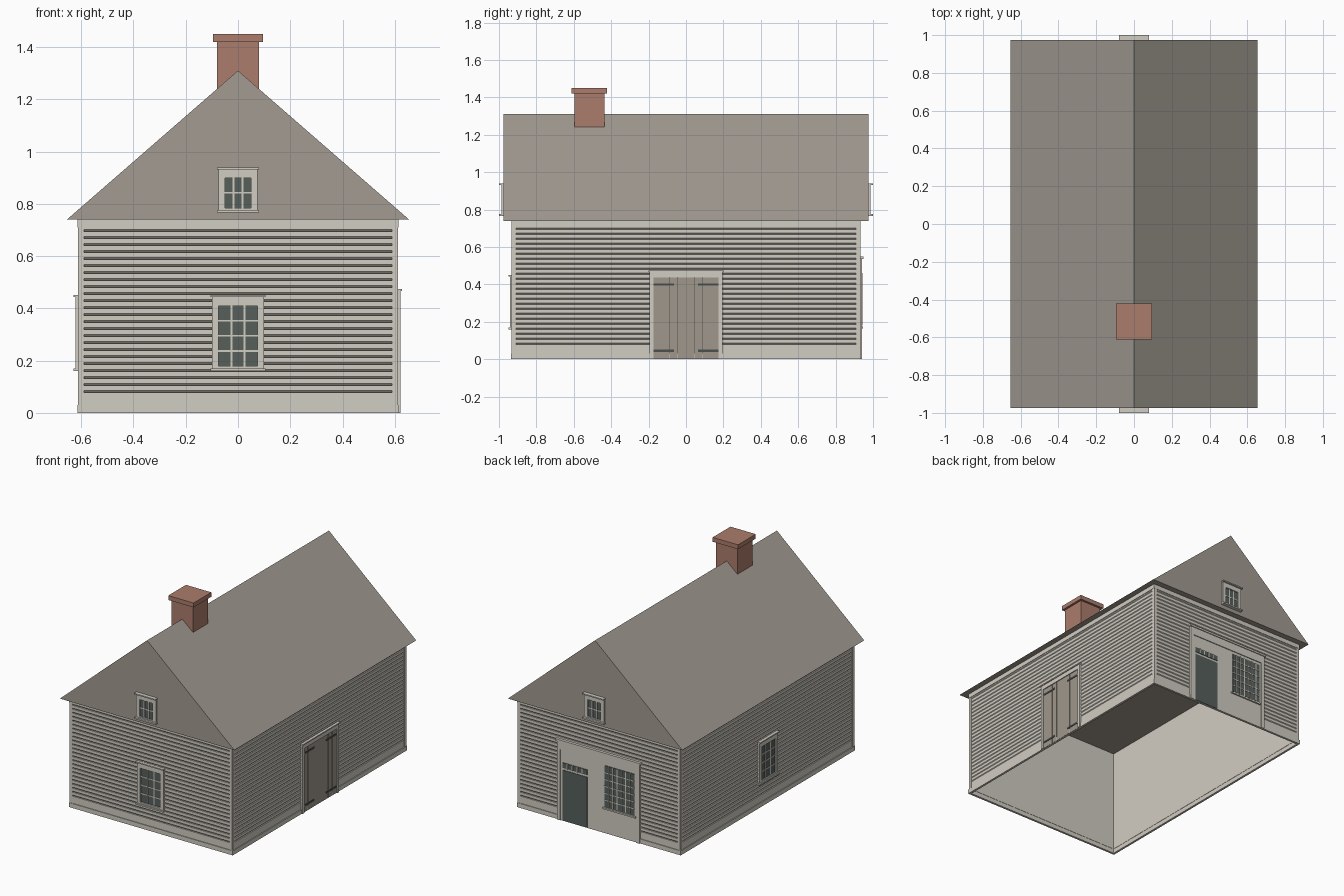
import bpy
import bmesh
from math import radians
from mathutils import Matrix, Vector

cube = bpy.data.objects.get("Cube")
if cube:
    bpy.data.objects.remove(cube, do_unlink=True)


def material(name, r, g, b):
    m = bpy.data.materials.new(name)
    m.use_nodes = True
    m.diffuse_color = (r, g, b, 1)
    m.node_tree.nodes["Principled BSDF"].inputs["Base Color"].default_value = (r, g, b, 1)
    return m


PAINT = material("off_white_paint", 0.64, 0.61, 0.54)
SHINGLE = material("weathered_grey", 0.36, 0.325, 0.285)
BRICK = material("brick_red", 0.41, 0.205, 0.15)
GLASS = material("dark_glass", 0.095, 0.115, 0.105)
PLANK = material("plank_brown", 0.35, 0.31, 0.265)
IRON = material("dark_iron", 0.07, 0.08, 0.075)

# Local wall frame: x runs along the wall, -y points outwards
FRONT, RIGHT, BACK, LEFT = 0, 90, 180, -90
HALF_X, HALF_Y, EAVE = 0.61, 0.93, 0.74


def finish(name, bm, mat, turn=0):
    bmesh.ops.recalc_face_normals(bm, faces=bm.faces)
    mesh = bpy.data.meshes.new(name)
    bm.transform(Matrix.Rotation(radians(turn), 4, 'Z'))
    bm.to_mesh(mesh)
    bm.free()
    mesh.materials.append(mat)
    obj = bpy.data.objects.new(name, mesh)
    bpy.context.collection.objects.link(obj)


def add_box(bm, u0, u1, z0, z1, d0, d1):
    mid = Vector(((u0 + u1) / 2, -(d0 + d1) / 2, (z0 + z1) / 2))
    scale = Matrix.Diagonal((u1 - u0, d1 - d0, z1 - z0, 1))
    bmesh.ops.create_cube(bm, size=1, matrix=Matrix.Translation(mid) @ scale)


def boxes(name, mat, turn, parts):
    bm = bmesh.new()
    for part in parts:
        add_box(bm, *part)
    finish(name, bm, mat, turn)


def extrude_profile(name, mat, turn, profile, axis_range, along_x):
    # Sweep a section of (a, z) points straight along the other axis
    bm = bmesh.new()
    rows = [[bm.verts.new((t, a, z) if along_x else (a, t, z)) for a, z in profile] for t in axis_range]
    n = len(profile)
    for i in range(n):
        j = (i + 1) % n
        bm.faces.new((rows[0][i], rows[0][j], rows[1][j], rows[1][i]))
    for row in rows:
        bm.faces.new(row)
    finish(name, bm, mat, turn)


# Hollow wall shell, open below
bm = bmesh.new()
add_box(bm, -0.6, 0.6, 0, EAVE, -0.92, 0.92)
bm.normal_update()
bmesh.ops.delete(bm, geom=[f for f in bm.faces if abs(f.normal.z) > 0.5], context='FACES')
finish("wall_shell", bm, PAINT)

# Roof prism with its two gables
extrude_profile("roof", SHINGLE, 0, [(-0.655, EAVE), (0.655, EAVE), (0, 1.31)], (-0.975, 0.975), False)


# Clapboards, corner boards, skirt and frieze on each wall
def wall_cladding(side, turn, half, dist):
    pitch, lip, count = 0.0268, 0.008, 24
    start = 0.078
    inner = -(dist - 0.012)
    section = [(inner, 0.03), (-dist, 0.03)]
    for i in range(count):
        z = start + i * pitch
        section += [(-dist, z), (-dist + 0.008, z), (-dist, z + lip)]
    section += [(-dist, 0.715), (inner, 0.715)]
    extrude_profile(side + "_clapboards", PAINT, turn, section, (0.02 - half, half - 0.02), True)
    boxes(side + "_trim", PAINT, turn, [
        (-half, 0.02 - half, 0, EAVE, dist - 0.01, dist + 0.003),
        (half - 0.02, half, 0, EAVE, dist - 0.01, dist + 0.003),
        (-half - 0.005, half + 0.005, 0, 0.03, dist - 0.01, dist + 0.005),
        (-half - 0.004, half + 0.004, 0.71, EAVE, dist - 0.01, dist + 0.004)])


WALLS = {"front": (FRONT, HALF_X, HALF_Y), "right": (RIGHT, HALF_Y, HALF_X),
         "back": (BACK, HALF_X, HALF_Y), "left": (LEFT, HALF_Y, HALF_X)}
for side, (turn, half, dist) in WALLS.items():
    wall_cladding(side, turn, half, dist)


def glazing(name, turn, dist, u0, u1, z0, z1, cols, rows, bar=0.007):
    boxes(name + "_glass", GLASS, turn, [(u0, u1, z0, z1, dist, dist + 0.004)])
    bars = []
    for i in range(1, cols):
        u = u0 + (u1 - u0) * i / cols
        bars.append((u - bar / 2, u + bar / 2, z0, z1, dist, dist + 0.007))
    for i in range(1, rows):
        z = z0 + (z1 - z0) * i / rows
        bars.append((u0, u1, z - bar / 2, z + bar / 2, dist, dist + 0.0065))
    boxes(name + "_muntins", PAINT, turn, bars)


def window(name, turn, dist, half, z0, z1, sill, head, cols, rows, proud):
    # Casing, cap and sill around a grid of panes
    out = half + 0.025
    glazing(name, turn, dist, -half, half, z0, z1, cols, rows)
    boxes(name + "_casing", PAINT, turn, [
        (-out, -half, sill, head, dist - 0.005, dist + 0.012),
        (half, out, sill, head, dist - 0.005, dist + 0.012),
        (-half, half, z1, head, dist - 0.005, dist + 0.012),
        (-half, half, sill, z0, dist - 0.005, dist + 0.012),
        (-out - 0.005, out + 0.005, head - 0.005, head + 0.003, dist - 0.005, dist + proud),
        (-out - 0.005, out + 0.005, sill - 0.005, sill + 0.005, dist - 0.005, dist + proud)])


window("front_window", FRONT, HALF_Y, 0.075, 0.18, 0.41, 0.165, 0.448, 3, 4, 0.02)
window("right_window", LEFT, HALF_X, 0.075, 0.18, 0.41, 0.165, 0.448, 3, 4, 0.02)
for side, turn in (("front", FRONT), ("back", BACK)):
    window(side + "_gable_window", turn, 0.975, 0.05, 0.785, 0.9, 0.772, 0.937, 3, 2, 0.025)

# Plank double door with strap hinges
boxes("side_door_backing", IRON, RIGHT, [(-0.178, 0.178, 0.002, 0.44, HALF_X, HALF_X + 0.002)])
width = 0.35 / 8
boxes("side_door_planks", PLANK, RIGHT,
      [(-0.175 + i * width + 0.001, -0.175 + (i + 1) * width - 0.001, 0.002, 0.438, HALF_X, HALF_X + 0.006)
       for i in range(8)])
boxes("side_door_hinges", IRON, RIGHT,
      [(min(s * 0.065, s * 0.175), max(s * 0.065, s * 0.175), z - 0.006, z + 0.006, HALF_X, HALF_X + 0.009)
       for s in (-1, 1) for z in (0.045, 0.4)])
boxes("side_door_casing", PAINT, RIGHT, [
    (-0.195, -0.175, 0, 0.47, HALF_X - 0.005, HALF_X + 0.012),
    (0.175, 0.195, 0, 0.47, HALF_X - 0.005, HALF_X + 0.012),
    (-0.175, 0.175, 0.438, 0.47, HALF_X - 0.005, HALF_X + 0.012),
    (-0.2, 0.2, 0.467, 0.475, HALF_X - 0.005, HALF_X + 0.018)])

# Shopfront panel with door, transom and display window
boxes("shopfront_panel", PAINT, BACK, [(-0.31, 0.31, 0, 0.535, HALF_Y - 0.005, HALF_Y + 0.006)])
boxes("shopfront_frame", PAINT, BACK, [
    (-0.31, -0.285, 0, 0.535, HALF_Y, HALF_Y + 0.012),
    (0.285, 0.31, 0, 0.535, HALF_Y, HALF_Y + 0.012),
    (-0.285, 0.285, 0.48, 0.535, HALF_Y, HALF_Y + 0.012),
    (-0.32, 0.32, 0.535, 0.548, HALF_Y - 0.005, HALF_Y + 0.018),
    (0.035, 0.28, 0.165, 0.175, HALF_Y, HALF_Y + 0.016)])
boxes("shopfront_door", GLASS, BACK, [(-0.268, -0.085, 0.002, 0.345, HALF_Y, HALF_Y + 0.009)])
glazing("transom", BACK, HALF_Y + 0.006, -0.268, -0.085, 0.36, 0.395, 5, 1, 0.008)
glazing("display_window", BACK, HALF_Y + 0.006, 0.045, 0.27, 0.18, 0.46, 7, 6, 0.006)

# Chimney stack and cap
boxes("chimney", BRICK, FRONT, [(-0.08, 0.08, 1.2, 1.42, 0.437, 0.597),
                                (-0.095, 0.095, 1.42, 1.45, 0.422, 0.612)])
